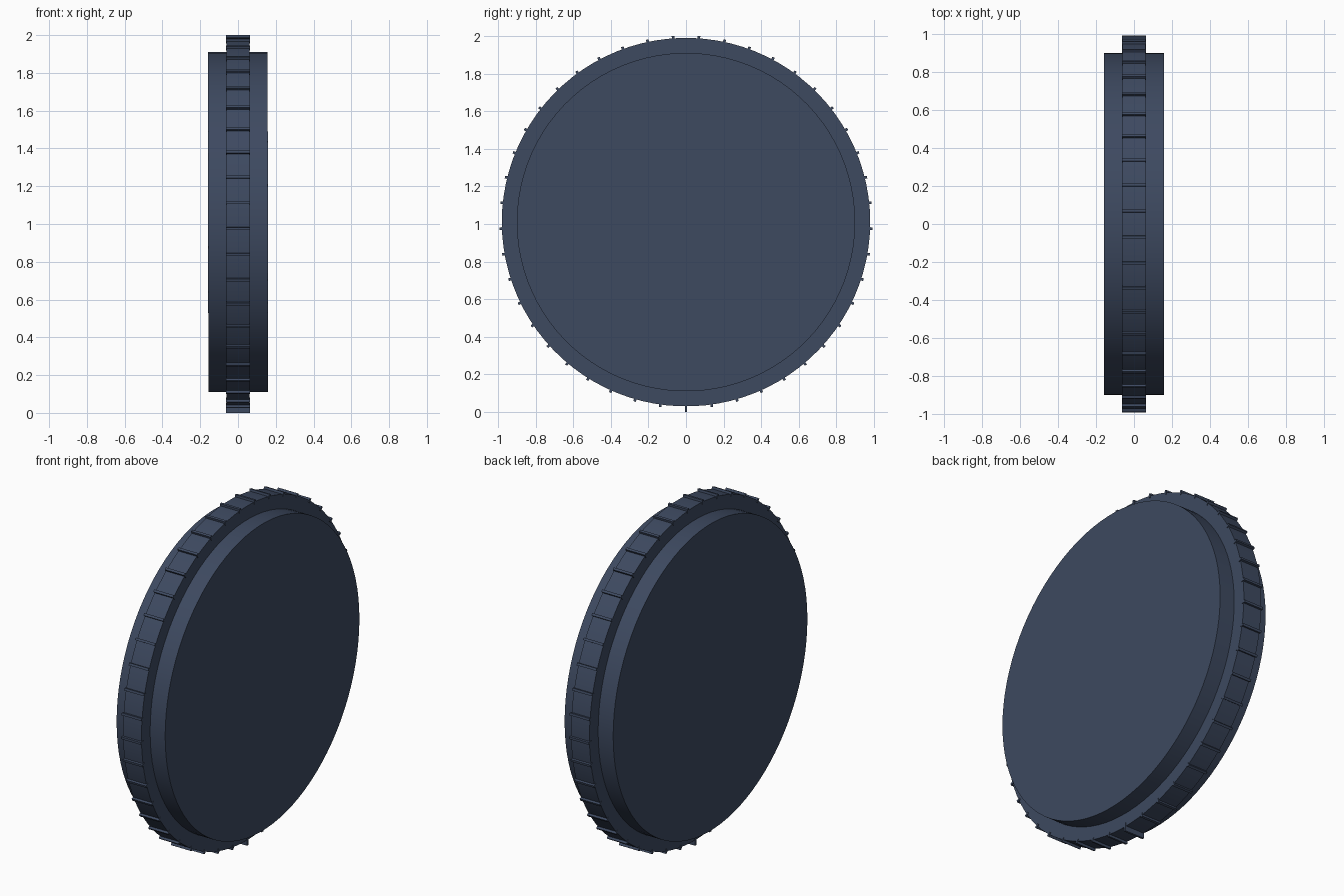
import bpy
import bmesh
from math import radians
from mathutils import Matrix, Vector

cube = bpy.data.objects.get("Cube")
if cube:
    bpy.data.objects.remove(cube, do_unlink=True)

CENTRE = Vector((0, 0, 1.01))
RIBS = 45

navy = bpy.data.materials.new("dark slate blue")
navy.use_nodes = True
colour = (0.047, 0.067, 0.117, 1)
navy.diffuse_color = colour
navy.node_tree.nodes["Principled BSDF"].inputs["Base Color"].default_value = colour


def finish(name, bm):
    mesh = bpy.data.meshes.new(name)
    bm.to_mesh(mesh)
    bm.free()
    mesh.materials.append(navy)
    obj = bpy.data.objects.new(name, mesh)
    obj.location = CENTRE
    bpy.context.collection.objects.link(obj)
    return obj


def disc(name, radius, width):
    bm = bmesh.new()
    bmesh.ops.create_cone(bm, cap_ends=True, segments=RIBS * 2, radius1=radius,
                          radius2=radius, depth=width,
                          matrix=Matrix.Rotation(radians(90), 4, "Y"))
    obj = finish(name, bm)
    bpy.ops.object.select_all(action="DESELECT")
    obj.select_set(True)
    bpy.context.view_layer.objects.active = obj
    bpy.ops.object.shade_smooth_by_angle(angle=radians(30))


def add_rib(bm, angle, inner, outer, thickness):
    # A bar across the rim, turned about the wheel axis from the lowest point
    size = Matrix.Diagonal((0.127, thickness, outer - inner, 1))
    place = Matrix.Translation((0, 0, -(inner + outer) / 2))
    bmesh.ops.create_cube(bm, size=1,
                          matrix=Matrix.Rotation(angle, 4, "X") @ place @ size)


# Broad inner drum and narrow outer rim
disc("drum", 0.90, 0.315)
disc("rim", 0.98, 0.12)

# Grip ribs around the rim
bm = bmesh.new()
for i in range(1, RIBS):
    add_rib(bm, radians(360 / RIBS * i), 0.968, 0.9925, 0.014)
finish("grip_ribs", bm)

# Taller index rib at the bottom
bm = bmesh.new()
add_rib(bm, 0, 0.96, 1.01, 0.012)
finish("index_rib", bm)
